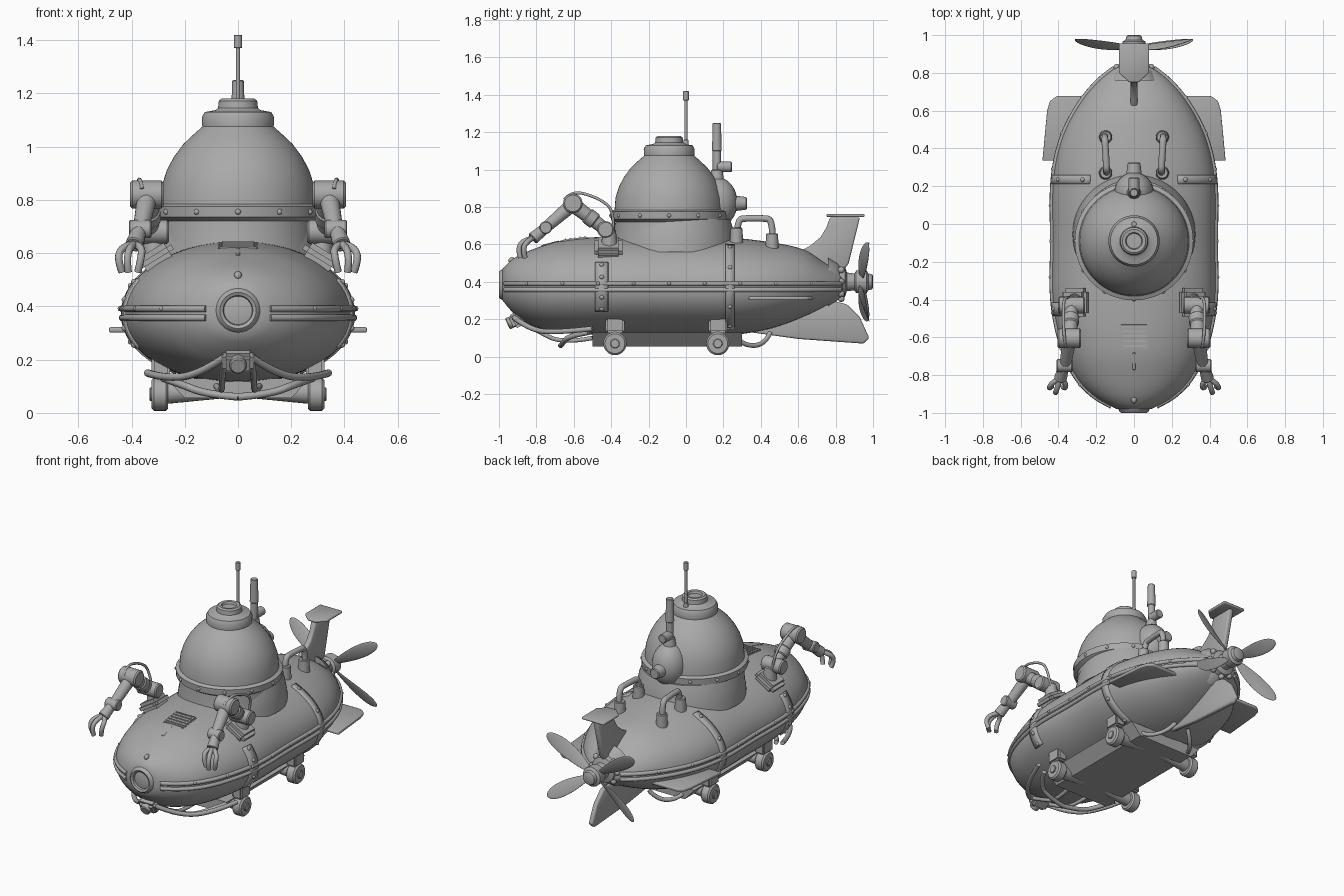
import bpy, bmesh, math
from math import sin, cos, asin, pi
from mathutils import Vector, Matrix

cube = bpy.data.objects.get("Cube")
if cube:
    bpy.data.objects.remove(cube)

grey = bpy.data.materials.new("plain_grey")
grey.use_nodes = True
grey.diffuse_color = (.4, .4, .4, 1)
grey.node_tree.nodes["Principled BSDF"].inputs["Base Color"].default_value = grey.diffuse_color


def link(name, data):
    obj = bpy.data.objects.new(name, data)
    bpy.context.scene.collection.objects.link(obj)
    data.materials.append(grey)
    return obj


def finish(name, bm, angle=35):
    bmesh.ops.recalc_face_normals(bm, faces=bm.faces)
    mesh = bpy.data.meshes.new(name)
    bm.to_mesh(mesh)
    bm.free()
    mesh.shade_smooth()
    mesh.set_sharp_from_angle(angle=math.radians(angle))
    return link(name, mesh)


def skin(bm, rows, closed):
    """Join rows of points into a quad sheet."""
    grid = [[bm.verts.new(p) for p in row] for row in rows]
    for a, b in zip(grid, grid[1:]):
        n = len(a)
        for i in range(n if closed else n - 1):
            j = (i + 1) % n
            bm.faces.new((a[i], a[j], b[j], b[i]))
    return grid


def lathe(name, profile, origin, axis=(0, 0, 1), sides=48):
    """Turn (radius, height) pairs about an axis."""
    turn = Vector((0, 0, 1)).rotation_difference(Vector(axis)).to_matrix()
    rows = [[Vector(origin) + turn @ Vector((r * cos(2 * pi * i / sides), r * sin(2 * pi * i / sides), h))
             for i in range(sides)] for r, h in profile]
    bm = bmesh.new()
    grid = skin(bm, rows, True)
    bm.faces.new(grid[0])
    bm.faces.new(grid[-1])
    return finish(name, bm)


def rod(name, a, b, r1, r2=None, sides=20):
    a, b = Vector(a), Vector(b)
    d = (b - a).length
    r2 = r2 or r1
    e = min(r1, r2, d) * .15
    return lathe(name, [(r1 - e, 0), (r1, e), (r2, d - e), (r2 - e, d)], a, b - a, sides)


def ball(name, centre, size):
    bm = bmesh.new()
    bmesh.ops.create_uvsphere(bm, u_segments=24, v_segments=16, radius=1)
    bmesh.ops.transform(bm, matrix=Matrix.Translation(centre) @ Matrix.Diagonal((*size, 1)), verts=bm.verts)
    return finish(name, bm, 180)


def box(name, centre, size, bevel=.012, rot=(0, 0, 0)):
    bm = bmesh.new()
    bmesh.ops.create_cube(bm, size=1)
    bmesh.ops.scale(bm, vec=size, verts=bm.verts)
    bmesh.ops.bevel(bm, geom=bm.edges[:], offset=bevel, segments=2, affect='EDGES')
    obj = finish(name, bm)
    obj.location, obj.rotation_euler = centre, rot
    return obj


def tube(name, points, radius, resolution=8):
    curve = bpy.data.curves.new(name, 'CURVE')
    curve.dimensions = '3D'
    curve.bevel_depth, curve.bevel_resolution, curve.use_fill_caps = radius, 3, True
    spline = curve.splines.new('NURBS')
    spline.points.add(len(points) - 1)
    for p, co in zip(spline.points, points):
        p.co = (*co, 1)
    spline.order_u, spline.use_endpoint_u, spline.resolution_u = 3, True, resolution
    return link(name, curve)


def plate(name, points, thick, bevel=.006):
    """Flat panel from an outline, thickened evenly about its plane."""
    bm = bmesh.new()
    bm.faces.new([bm.verts.new(p) for p in points])
    obj = finish(name, bm)
    solid = obj.modifiers.new("thickness", 'SOLIDIFY')
    solid.thickness, solid.offset = thick, 0
    edge = obj.modifiers.new("soft_edge", 'BEVEL')
    edge.width, edge.segments = bevel, 2
    return obj


# Hull: stations of (y, half width, top, bottom), blended along the length
BELT = .37
stations = [(-.98, .09, .47, .3), (-.93, .19, .52, .24), (-.83, .295, .57, .17), (-.67, .375, .62, .13),
            (-.42, .43, .642, .115), (-.1, .432, .645, .112), (.23, .43, .637, .115), (.45, .385, .612, .15),
            (.63, .295, .572, .215), (.76, .19, .49, .28), (.84, .09, .45, .34)]


def section(y):
    i = max(k for k in range(len(stations) - 1) if stations[k][0] <= y or k == 0)
    p = [stations[max(0, min(len(stations) - 1, i + k))] for k in (-1, 0, 1, 2)]
    span = p[2][0] - p[1][0]
    t = (y - p[1][0]) / span
    out = []
    for c in (1, 2, 3):
        m1 = (p[2][c] - p[0][c]) / (p[2][0] - p[0][0]) * span
        m2 = (p[3][c] - p[1][c]) / (p[3][0] - p[1][0]) * span
        out.append(p[1][c] * (1 - t) ** 2 * (1 + 2 * t) + p[2][c] * t * t * (3 - 2 * t)
                   + m1 * t * (1 - t) ** 2 - m2 * t * t * (1 - t))
    return out


def on_hull(y, a, lift=0.0):
    w, top, low = section(y)
    half = top - BELT if sin(a) >= 0 else BELT - low
    return Vector(((w + lift) * cos(a), y, BELT + (half + lift) * sin(a)))


def at_height(y, rise, side, lift=0.0):
    """Hull point at a fixed height above or below the belt."""
    w, top, low = section(y)
    a = asin(rise / (top - BELT if rise > 0 else BELT - low))
    return on_hull(y, a if side > 0 else pi - a, lift)


def strap(name, y, wide, mid, reach):
    bm = bmesh.new()
    skin(bm, [[on_hull(y + wide * i, mid + reach * j / 10, -.006) for j in range(-10, 11)]
              for i in (-1, 0, 1)], False)
    obj = finish(name, bm, 60)
    solid = obj.modifiers.new("thickness", 'SOLIDIFY')
    solid.thickness, solid.offset = .03, 0


bm = bmesh.new()
hull = skin(bm, [[on_hull(-.98 + 1.82 * i / 70, 2 * pi * j / 64) for j in range(64)] for i in range(71)], True)
bm.faces.new(hull[0])
bm.faces.new(hull[-1])
finish("hull", bm, 60)

# Seam rails, straps and bolts on both flanks
for side, s, mid in (("right", 1, 0), ("left", -1, pi)):
    for part, rise in (("upper", .021), ("lower", -.013)):
        tube(side + "_seam_" + part, [at_height(-.965 + 1.79 * k / 50, rise, s) for k in range(51)], .013, 2)
    for part, y, wide, reach in (("front", -.45, .035, .5), ("rear", .235, .024, 1)):
        strap(side + "_strap_" + part, y, wide, mid, reach)
        for k in (-.9, -.4, .4, .9):
            ball("strap_bolt", on_hull(y, mid + reach * k, .007), (.012, .012, .012))
    for k in range(9):
        ball("seam_bolt", at_height(-.85 + k * .19, .021, s, .008), (.01, .01, .01))

# Nose porthole with recessed glass
lathe("nose_porthole", [(.11, -.1), (.095, -.04), (.076, 0), (.068, .006), (.056, 0), (.05, -.03)],
      (0, -.994, .385), (0, -1, 0), 32)
ball("nose_lamp", (0, -.93, .515), (.015, .02, .017))

# Turret: collar, dome and hatch
lathe("turret", [(.31, .55), (.295, .62), (.288, .72), (.312, .735), (.314, .775), (.292, .785), (.287, .85),
                 (.268, .91), (.242, .96), (.205, 1.01), (.168, 1.045), (.134, 1.075), (.136, 1.11), (.125, 1.13),
                 (.085, 1.137), (.075, 1.145), (.072, 1.172), (.062, 1.18), (.045, 1.178), (.04, 1.165)],
      (0, -.09, 0), sides=64)
lathe("turret_skirt", [(.325, .56), (.32, .61), (.308, .68), (.29, .735)], (0, -.055, 0), sides=64)
for k in range(12):
    a = k * pi / 6
    ball("ring_bolt", (.31 * cos(a), -.09 + .31 * sin(a), .755), (.011, .011, .011))
ball("rear_lobe", (0, .165, .825), (.105, .11, .135))
rod("lobe_outlet", (0, .25, .82), (0, .325, .82), .042, .034)

# Periscope and antenna
rod("periscope_base", (0, .165, .93), (0, .165, 1.0), .04, .03)
rod("periscope_stem", (0, .165, .98), (0, .165, 1.12), .022)
rod("periscope_head", (0, .165, 1.1), (0, .165, 1.25), .026, .022)
rod("periscope_eyepiece", (0, .165, 1.015), (0, .245, 1.015), .028)
rod("antenna_foot", (0, 0, 1.1), (0, 0, 1.16), .018, .012)
rod("antenna", (0, 0, 1.14), (0, 0, 1.4), .008)
rod("antenna_tip", (0, 0, 1.37), (0, 0, 1.42), .015)

# Deck vent
box("vent_frame", (0, -.595, .618), (.15, .14, .03), .006, (.13, 0, 0))
for k in range(5):
    box("vent_slat", (0, -.645 + k * .026, .621 + k * .0035), (.13, .014, .02), .004)
rod("deck_rib", (0, -.68, .612), (0, -.77, .588), .009)

# Paired parts
for side, s in (("right", 1), ("left", -1)):
    def P(x, y, z):
        return Vector((s * x, y, z))

    # Deck pipes
    tube(side + "_deck_pipe", [P(.145, .27, .6), P(.145, .27, .735), P(.147, .33, .74), P(.152, .4, .74),
                               P(.155, .47, .735), P(.155, .46, .58)], .018)
    for y, z in ((.27, .69), (.46, .66)):
        rod(side + "_pipe_socket", P(.15, y, z - .1), P(.15, y, z), .036, .032)

    # Mechanical arm
    box(side + "_arm_mount", P(.31, -.415, .585), (.15, .15, .06), .02, (0, s * .55, 0))
    rod(side + "_arm_post", P(.31, -.41, .58), P(.32, -.41, .68), .045, .035)
    rod(side + "_shoulder", P(.26, -.43, .68), P(.4, -.43, .68), .045)
    rod(side + "_upper_arm", P(.33, -.43, .68), P(.34, -.6, .81), .034, .04)
    rod(side + "_arm_band", P(.333, -.485, .722), P(.336, -.53, .757), .044)
    rod(side + "_elbow", P(.28, -.605, .82), P(.405, -.605, .82), .052)
    rod(side + "_forearm", P(.34, -.605, .815), P(.365, -.75, .69), .038, .03)
    rod(side + "_wrist", P(.325, -.75, .69), P(.41, -.75, .69), .034)
    rod(side + "_hand", P(.37, -.75, .69), P(.39, -.82, .63), .028, .034)
    for dx, dy in ((-.03, .01), (.045, .01), (.015, -.015)):
        tube(side + "_claw", [P(.39, -.815, .635), P(.39 + dx, -.85 + dy, .625),
                              P(.4 + dx * 1.2, -.885 + dy, .58), P(.4 + dx * .8, -.87 + dy, .53)], .014)
    tube(side + "_arm_cable", [P(.36, -.65, .84), P(.37, -.61, .89), P(.375, -.47, .85),
                               P(.37, -.38, .78), P(.34, -.39, .66)], .008)

    # Side fin
    plate(side + "_fin", [P(.3, .335, .312), P(.485, .335, .312), P(.46, .6, .312), P(.445, .65, .312),
                          P(.41, .677, .312), P(.18, .677, .312)], .02)

    # Wheels, legs and axles
    for end, y in (("front", -.38), ("rear", .17)):
        rod(side + "_wheel_" + end, P(.262, y, .07), P(.325, y, .07), .062, sides=28)
        rod(side + "_wheel_cap", P(.31, y, .07), P(.333, y, .07), .025)
        box(side + "_leg_" + end, P(.29, y, .175), (.07, .1, .095), .01)
        rod(side + "_axle_" + end, P(0, y, .09), P(.28, y, .075), .03, .042)

    # Guard rails hugging the bow, and rear skid
    tube(side + "_guard_low", [P(.28, -.52, .13), P(.22, -.63, .11), P(.12, -.66, .07), P(0, -.67, .06)], .014)
    tube(side + "_guard_high", [P(.34, -.5, .15), P(.28, -.68, .13), P(.15, -.83, .14), P(.05, -.92, .21)], .014)
    tube(side + "_guard_stay", [P(.05, -.92, .21), P(.06, -.8, .14), P(.06, -.66, .07), P(.08, -.5, .1)], .012)
    tube(side + "_rear_skid", [P(.2, .25, .12), P(.18, .3, .06), P(.1, .42, .06), P(.05, .45, .13)], .013)

# Bow lamp and keel
box("bow_lamp_box", (0, -.9, .2), (.12, .08, .08), .015, (.5, 0, 0))
rod("bow_lamp", (0, -.91, .195), (0, -.955, .175), .032)
keel = [(-.27, .13), (-.2, .055), (.2, .055), (.27, .13)]
bm = bmesh.new()
ends = skin(bm, [[(x, y, z) for x, z in keel] for y in (-.5, .3)], True)
for loop in ends:
    bm.faces.new(loop)
finish("keel", bm)

# Tail fins
plate("rudder", [(0, .6, .56), (0, .66, .59), (0, .72, .64), (0, .75, .69), (0, .77, .745), (0, .93, .745),
                 (0, .87, .5), (0, .8, .4)], .035, .01)
plate("rudder_cap", [(-.025, .75, .755), (-.08, .8, .755), (-.08, .955, .755),
                     (.08, .955, .755), (.08, .8, .755), (.025, .75, .755)], .016)
plate("lower_fin", [(0, .35, .13), (0, .6, .095), (0, .95, .07), (0, .98, .1), (0, .93, .21), (0, .86, .28),
                    (0, .7, .32)], .03, .01)

# Propeller
lathe("tail_hub", [(.13, .76), (.1, .81), (.085, .82), (.08, .85), (.05, .86), (.045, .9), (.06, .91),
                   (.062, .965), (.045, .975), (.04, .995), (.03, 1)], (0, 0, .4), (0, 1, 0), 32)
for k in range(8):
    a = k * pi / 4
    ball("tail_bolt", (.09 * cos(a), .83, .4 + .09 * sin(a)), (.018, .018, .018))
for k, a in enumerate((33, 147, 213, 327)):
    bm = bmesh.new()
    bmesh.ops.create_uvsphere(bm, u_segments=24, v_segments=16, radius=1)
    for v in bm.verts:
        t = (v.co.x + 1) / 2
        v.co = Vector((.03 + .34 * t, v.co.y * .007, v.co.z * .052 * (.6 + .5 * t)))
        v.co = Matrix.Rotation(.65 - .4 * t, 3, 'X') @ v.co
        v.co.y += .04 * t * t
    bmesh.ops.rotate(bm, matrix=Matrix.Rotation(-math.radians(a), 3, 'Y'), verts=bm.verts)
    bmesh.ops.translate(bm, vec=(0, .937, .4), verts=bm.verts)
    finish("propeller_blade_" + str(k + 1), bm, 60)
